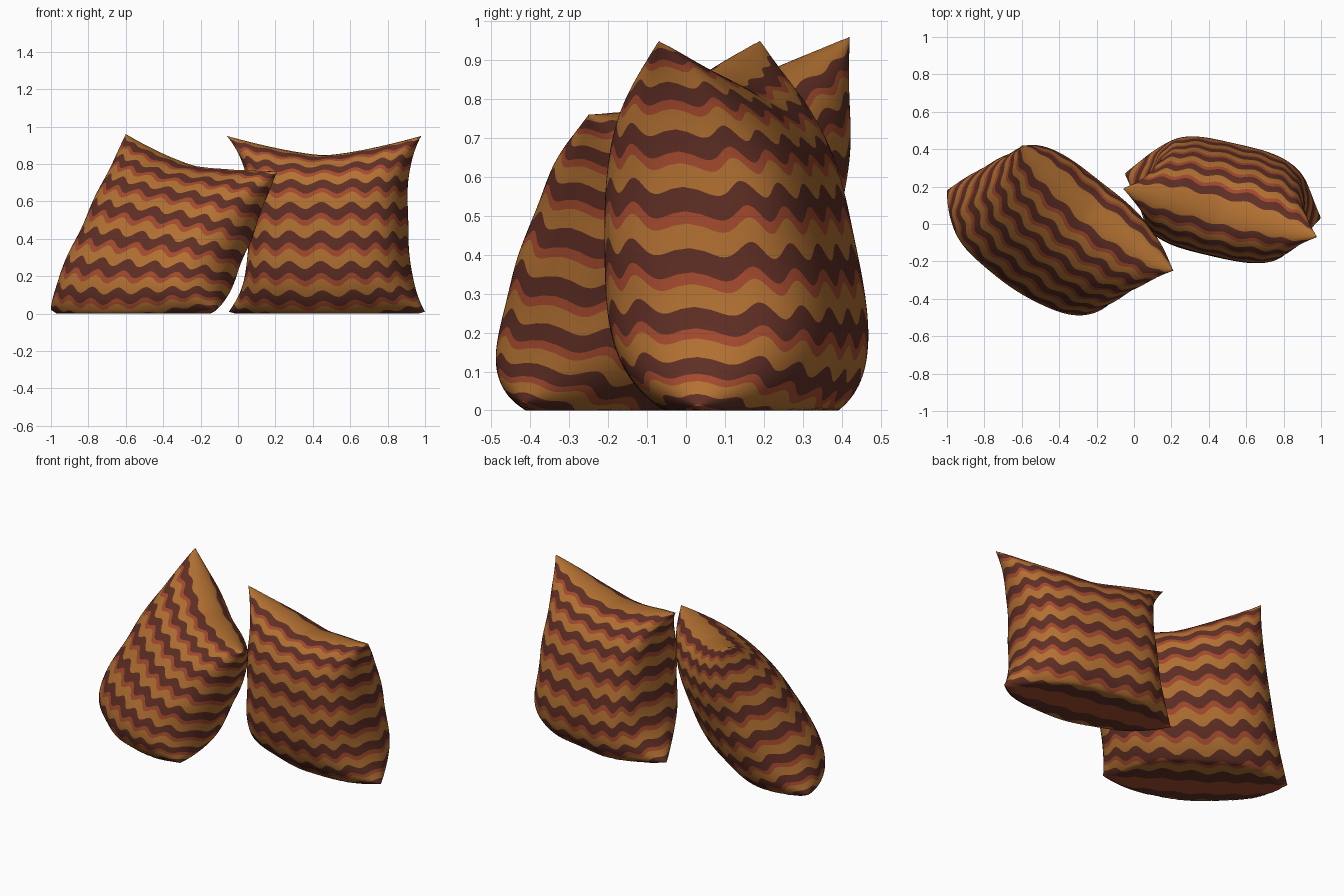
import bpy, bmesh, math
from mathutils import Vector

if "Cube" in bpy.data.objects:
    bpy.data.objects.remove(bpy.data.objects["Cube"])


def make_material(name, rgb):
    mat = bpy.data.materials.new(name)
    mat.diffuse_color = (*rgb, 1.0)
    mat.use_nodes = True
    mat.node_tree.nodes["Principled BSDF"].inputs["Base Color"].default_value = mat.diffuse_color
    return mat


MATERIALS = [
    make_material("gold fabric", (0.45, 0.165, 0.032)),
    make_material("rust fabric", (0.37, 0.068, 0.027)),
    make_material("dark brown fabric", (0.115, 0.028, 0.018)),
]
# one stripe repeat from bottom to top: gold, rust, dark brown
REPEAT = [0] * 4 + [1] * 2 + [2] * 4
COLS, ROWS = 160, 78
WAVES, PHASE = 8, 5


def ease(q):
    """Packs the grid closer together towards the seam."""
    return 0.45 * q + 0.55 * math.sin(q * math.pi / 2)


def pillow(name, corners, normal, front, back, left_pull, right_pull, top_pull, sag):
    """Cushion from four corners (bottom left, bottom right, top right, top left)."""
    bl, br, tr, tl = [Vector(c) for c in corners]
    normal = Vector(normal).normalized()
    bm = bmesh.new()

    def point(i, j, side):
        p = 2 * i / COLS - 1
        q = 2 * j / ROWS - 1
        # grid rows follow the wavy stripes, straight at the seams
        q += 0.034 * math.sin(p * math.pi * WAVES) * (1 - q ** 8)
        s, t = ease(p), ease(q)
        # full belly, sagging towards the floor
        top_power = 2.6 if t > 0 else 4
        swell = math.sqrt(max(0, (1 - abs(s) ** 3) * (1 - abs(t) ** top_power)))
        h = (front if side > 0 else back) * swell * (1 - 0.2 * t)
        # soft creases near the seams
        h *= 1 + 0.07 * abs(s) ** 5 * math.sin(9 * t + 2 * s + side)
        h *= 1 + 0.05 * abs(t) ** 5 * math.sin(8 * s + side)
        # edges drawn in at the sides and top, pushed down at the bottom
        pull = left_pull if s < 0 else right_pull
        s2 = s * (1 - pull * s * s * (1 - abs(t) ** 3))
        if t > 0:
            t2 = t - top_pull * t * t * (1 - abs(s) ** 1.4)
        else:
            t2 = t - sag * t * t * (1 - s * s)
        a, b = (s2 + 1) / 2, (t2 + 1) / 2
        pos = bl.lerp(br, a).lerp(tl.lerp(tr, a), b) + normal * (h * side)
        pos.z = max(pos.z, 0.0)
        return pos

    for side in (1, -1):
        grid = [[bm.verts.new(point(i, j, side)) for i in range(COLS + 1)]
                for j in range(ROWS + 1)]
        for j in range(ROWS):
            for i in range(COLS):
                ring = [grid[j][i], grid[j][i + 1], grid[j + 1][i + 1], grid[j + 1][i]]
                face = bm.faces.new(ring if side > 0 else ring[::-1])
                face.material_index = REPEAT[(j + PHASE) % len(REPEAT)]
                face.smooth = True

    # sew the front and back together along the seam
    bmesh.ops.remove_doubles(bm, verts=bm.verts, dist=0.0002)
    bmesh.ops.recalc_face_normals(bm, faces=bm.faces)
    mesh = bpy.data.meshes.new(name)
    bm.to_mesh(mesh)
    bm.free()
    for mat in MATERIALS:
        mesh.materials.append(mat)
    mesh.set_sharp_from_angle(angle=math.radians(50))
    obj = bpy.data.objects.new(name, mesh)
    bpy.context.collection.objects.link(obj)
    return obj


# leaning cushion on the left
pillow("left_pillow",
       [(-1.0, 0.18, 0.02), (-0.12, -0.42, 0.02), (0.21, -0.25, 0.76), (-0.60, 0.42, 0.96)],
       (-0.54, -0.82, 0.16), 0.27, 0.28, 0.05, 0.07, 0.17, 0.25)

# upright cushion on the right
pillow("right_pillow",
       [(-0.05, 0.27, 0.01), (1.0, 0.03, 0.01), (0.98, -0.07, 0.95), (-0.06, 0.19, 0.95)],
       (-0.24, -0.97, 0.03), 0.28, 0.29, 0.25, 0.18, 0.22, 0.16)
